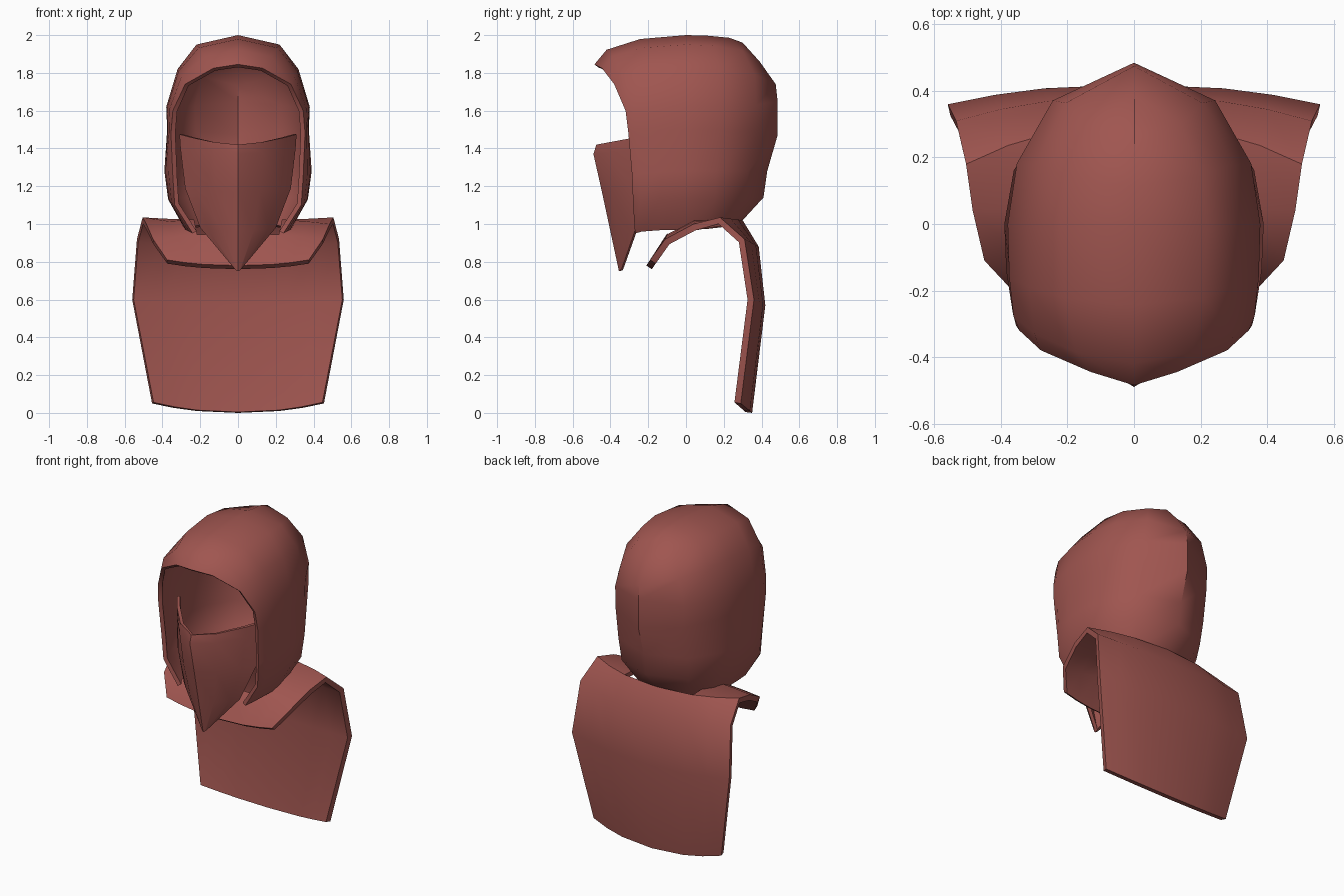
import bpy, bmesh, math
from mathutils import Vector

if "Cube" in bpy.data.objects:
    bpy.data.objects.remove(bpy.data.objects["Cube"])

cloth = bpy.data.materials.new("dusty_red_cloth")
cloth.diffuse_color = (0.35, 0.092, 0.08, 1)
cloth.use_nodes = True
cloth.node_tree.nodes["Principled BSDF"].inputs["Base Color"].default_value = cloth.diffuse_color


def make_sheet(name, rows, inside, thickness, skip=lambda p: False):
    """Skin a grid of points, face it away from 'inside' and give it thickness."""
    bm = bmesh.new()
    grid = [[bm.verts.new(p) for p in row] for row in rows]
    for a, b in zip(grid, grid[1:]):
        for i in range(len(a) - 1):
            quad = (a[i], a[i + 1], b[i + 1], b[i])
            mid = sum((v.co for v in quad), Vector()) / 4
            if not skip(mid):
                bm.faces.new(quad)
    bmesh.ops.remove_doubles(bm, verts=bm.verts, dist=0.0005)
    bm.normal_update()
    facing = sum(f.normal.dot(f.calc_center_median() - Vector(inside)) * f.calc_area()
                 for f in bm.faces)
    if facing < 0:
        bmesh.ops.reverse_faces(bm, faces=bm.faces)
    mesh = bpy.data.meshes.new(name)
    bm.to_mesh(mesh)
    bm.free()
    obj = bpy.data.objects.new(name, mesh)
    bpy.context.collection.objects.link(obj)
    mesh.materials.append(cloth)
    bpy.ops.object.select_all(action='DESELECT')
    obj.select_set(True)
    bpy.context.view_layer.objects.active = obj
    mod = obj.modifiers.new("thickness", 'SOLIDIFY')
    mod.thickness = thickness
    mod.offset = -1
    bpy.ops.object.modifier_apply(modifier=mod.name)
    bpy.ops.object.shade_smooth_by_angle(angle=math.radians(45))
    return obj


def draped_rows(sections, fractions, power):
    """Each section is (centre y, centre z, edge x, edge y, edge z), mirrored in x."""
    spread = [-f for f in reversed(fractions[1:])] + fractions
    rows = []
    for cy, cz, ex, ey, ez in sections:
        rows.append([(ex * f, cy + (ey - cy) * abs(f) ** power,
                      cz + (ez - cz) * abs(f) ** power) for f in spread])
    return rows


# Hood: arches from the face opening, over the widest part, to the back seam
rim = [(.24, -.27, .95), (.335, -.28, 1.1), (.345, -.285, 1.25), (.355, -.305, 1.48),
       (.345, -.32, 1.6), (.28, -.38, 1.74), (.13, -.445, 1.825), (0, -.485, 1.845)]
side = [(.28, 0, .97), (.37, 0, 1.13), (.39, 0, 1.28), (.375, 0, 1.5),
        (.38, 0, 1.62), (.32, 0, 1.82), (.22, 0, 1.95), (0, 0, 2.0)]
back = [(0, .30, 1.02), (0, .41, 1.14), (0, .43, 1.28), (0, .485, 1.47),
        (0, .485, 1.65), (0, .475, 1.74), (0, .39, 1.86), (0, .30, 1.96)]


def arch(end, degrees):
    c, s = math.cos(math.radians(degrees)), math.sin(math.radians(degrees))
    half = [(e[0] + (m[0] - e[0]) * c, m[1] + (e[1] - m[1]) * s, e[2] + (m[2] - e[2]) * c)
            for e, m in zip(end, side)]
    return half + [(-x, y, z) for x, y, z in reversed(half[:-1])]


hood_rows = [arch(rim, a) for a in (90, 60, 30, 0)] + [arch(back, a) for a in (22, 50, 90)]
make_sheet("hood", hood_rows, (0, 0, 1.5), 0.025)

# Face mask: curved cloth narrowing to a point under the chin
mask = [(-.475, 1.42, .31, -.18, 1.475), (-.49, 1.37, .305, -.18, 1.40),
        (-.445, 1.17, .28, -.22, 1.19), (-.40, .96, .20, -.265, .98),
        (-.355, .75, .02, -.34, .765)]
make_sheet("face_mask", draped_rows(mask, [0, .42, .8, 1], 1.6), (0, 0, 1.2), 0.02)

# Cape: hangs down the back, over the shoulders and onto the chest, open at the neck
cape = [(.35, 0, .455, .29, .05), (.42, .57, .56, .36, .6), (.385, .88, .535, .31, .92),
        (.30, 1.02, .505, .18, 1.035), (.05, 1.03, .485, .04, 1.0),
        (-.10, .95, .45, -.11, .92), (-.21, .78, .375, -.19, .81)]
make_sheet("cape", draped_rows(cape, [0, .48, .75, 1], 2.2), (0, 0, .5), 0.035,
           lambda p: abs(p.x) < .2 and -.05 < p.y < .25 and p.z > .9)
